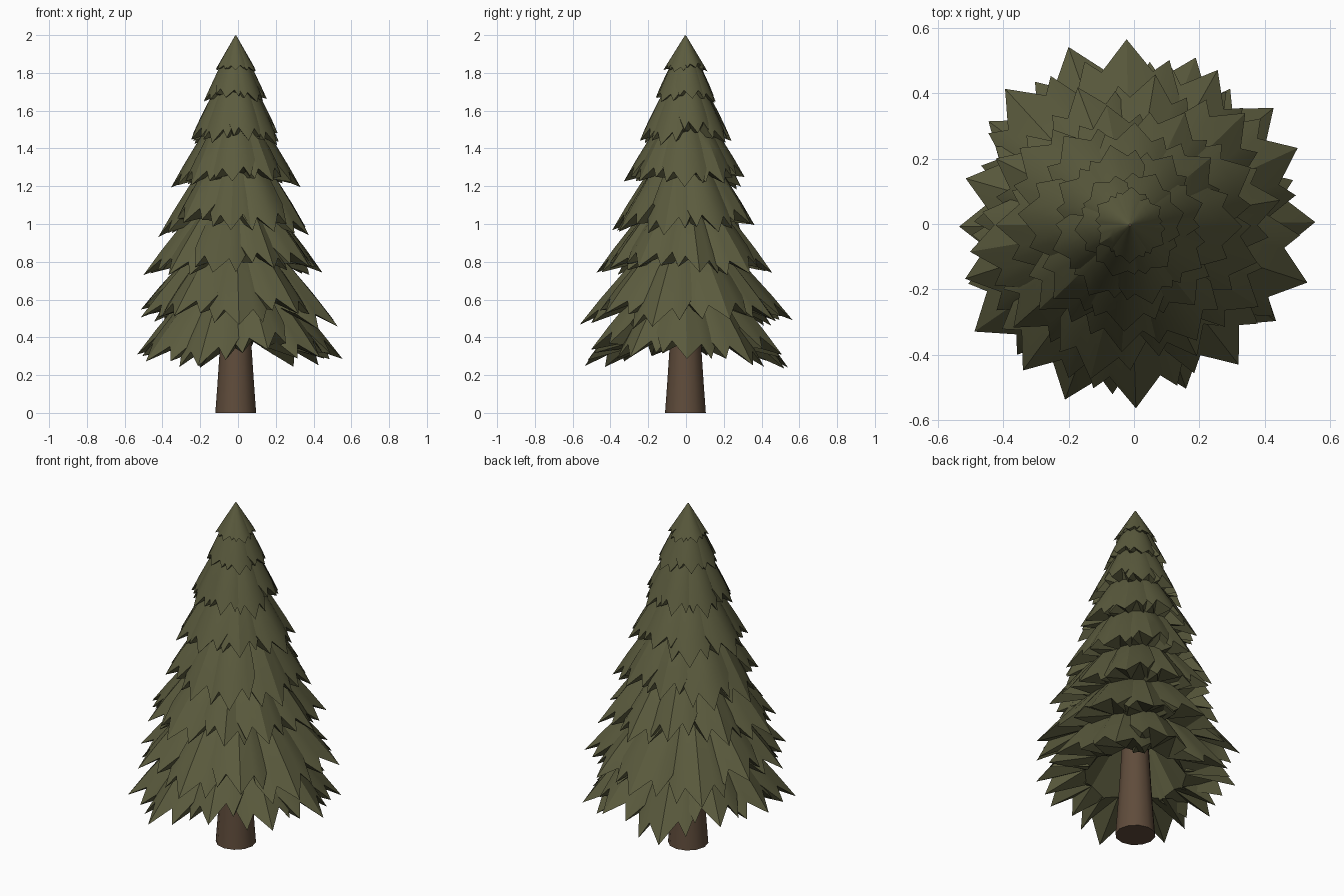
import bpy, bmesh, math, random

if "Cube" in bpy.data.objects:
    bpy.data.objects.remove(bpy.data.objects["Cube"])

random.seed(5)
CX, CY = -0.012, -0.003   # trunk axis


def material(name, rgb):
    m = bpy.data.materials.new(name)
    m.diffuse_color = (*rgb, 1)
    m.use_nodes = True
    m.node_tree.nodes["Principled BSDF"].inputs["Base Color"].default_value = m.diffuse_color
    return m


GREEN = material("needle green", (0.105, 0.105, 0.048))
BROWN = material("bark brown", (0.115, 0.072, 0.044))


def finish(bm, name, mat, angle):
    mesh = bpy.data.meshes.new(name)
    bmesh.ops.recalc_face_normals(bm, faces=bm.faces)
    bm.to_mesh(mesh)
    bm.free()
    mesh.materials.append(mat)
    ob = bpy.data.objects.new(name, mesh)
    bpy.context.collection.objects.link(ob)
    bpy.context.view_layer.objects.active = ob
    ob.select_set(True)
    bpy.ops.object.shade_smooth_by_angle(angle=math.radians(angle))
    ob.select_set(False)


def polar(bm, ang, r, z):
    return bm.verts.new((CX + r * math.cos(ang), CY + r * math.sin(ang), z))


# Bough outline across its width: (position, length), three pointed tips
OUTLINE = [(-1, 0.72), (-0.64, 0.91), (-0.42, 0.83), (0, 1.0),
           (0.42, 0.83), (0.64, 0.91), (1, 0.72)]
ROWS = [0, 0.3, 0.55, 0.8, 1]


def bough(bm, ang, half, r_tip, z_tip, z_top, r_in, bulge, lift):
    """Drooping folded bough with a pointed rim and a hollowed underside."""
    scale = random.uniform(0.92, 1.03)
    skew = random.uniform(-0.07, 0.07)
    height = z_top - z_tip
    grid = []
    for row in ROWS:
        line = []
        for u, length in OUTLINE:
            t = row * length * scale
            r = r_in + (r_tip - r_in) * t
            z = z_top - height * t + bulge * math.sin(math.pi * t) * height
            z += (lift - 0.14 * abs(u) - skew * u) * r_tip * row   # folded sides
            line.append(polar(bm, ang + u * half * (1 - 0.1 * row), r, z))
        grid.append(line)
    for lo, hi in zip(grid, grid[1:]):
        for i in range(len(OUTLINE) - 1):
            bm.faces.new((lo[i], lo[i + 1], hi[i + 1], hi[i]))
    # Nearly flat lip under the rim, then a steep sheet back to the trunk
    rim = grid[-1]
    lip = [polar(bm, ang + s * half * 0.85, r_tip * 0.48,
                 z_tip + (0.2 - 0.06 * abs(s)) * r_tip) for s in (-1, 0, 1)]
    root = [polar(bm, ang + s * half * 0.85, r_tip * 0.2,
                  z_tip + 0.55 * height) for s in (-1, 0, 1)]
    nearest = [0, 0, 1, 1, 1, 2, 2]
    for i in range(len(rim) - 1):
        a, b = nearest[i], nearest[i + 1]
        bm.faces.new((rim[i], rim[i + 1], lip[b]))
        if a != b:
            bm.faces.new((rim[i], lip[b], lip[a]))
    for i in range(2):
        bm.faces.new((lip[i], lip[i + 1], root[i + 1], root[i]))


# Foliage tiers: tip height, tip radius, top height, boughs, bulge
TIERS = [(0.27, 0.565, 0.87, 10, 0.06), (0.49, 0.555, 1.03, 10, 0.07),
         (0.73, 0.485, 1.26, 10, 0.07), (0.96, 0.40, 1.49, 9, 0.07),
         (1.20, 0.335, 1.68, 8, 0.06), (1.435, 0.25, 1.86, 8, 0.05),
         (1.65, 0.172, 1.955, 6, 0.03), (1.81, 0.118, 1.998, 6, 0.0)]
for k, (z_tip, r_tip, z_top, n, bulge) in enumerate(TIERS):
    bm = bmesh.new()
    for i in range(n):
        ang = 2 * math.pi * (i + random.uniform(-0.1, 0.1)) / n + k * 0.37
        bough(bm, ang, 1.4 * math.pi / n, r_tip, z_tip, z_top,
              0.003 if k == 7 else 0.02, bulge, 0.03 * (-1) ** i)
    finish(bm, f"foliage_tier_{k + 1}", GREEN, 30)

# Tapered trunk
bm = bmesh.new()
SIDES = 12
rings = []
for r, z in [(0.108, 0), (0.097, 0.15), (0.085, 0.33), (0.07, 0.6),
             (0.03, 1.3)]:
    rings.append([polar(bm, 2 * math.pi * i / SIDES, r, z)
                  for i in range(SIDES)])
for a, b in zip(rings, rings[1:]):
    for i in range(SIDES):
        j = (i + 1) % SIDES
        bm.faces.new((a[i], a[j], b[j], b[i]))
bm.faces.new(rings[0])
bm.faces.new(rings[-1])
finish(bm, "trunk", BROWN, 40)
